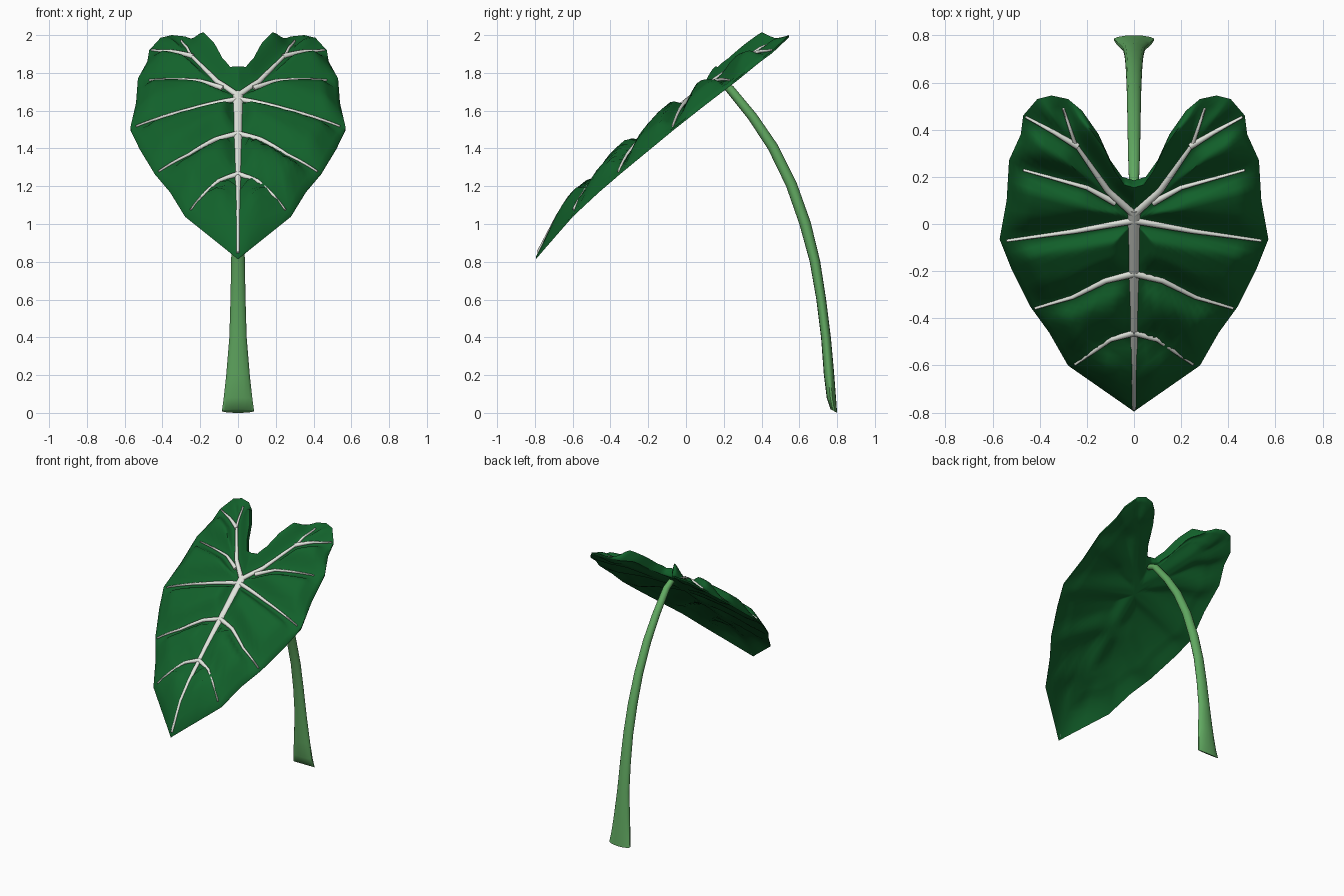
import bpy, bmesh, math
from mathutils import Vector

if "Cube" in bpy.data.objects:
    bpy.data.objects.remove(bpy.data.objects["Cube"])


def material(name, rgb):
    m = bpy.data.materials.new(name)
    m.diffuse_color = (*rgb, 1)
    m.use_nodes = True
    m.node_tree.nodes["Principled BSDF"].inputs["Base Color"].default_value = m.diffuse_color
    return m


LEAF = material("dark leaf green", (0.006, 0.12, 0.024))
VEIN = material("pale vein white", (0.75, 0.78, 0.72))
STEM = material("light stem green", (0.12, 0.40, 0.12))

# right half of the leaf outline seen from above, from notch to tip
HALF = [(0, .185), (.05, .2), (.1, .27), (.15, .38), (.22, .48), (.28, .53), (.35, .545),
        (.41, .53), (.47, .46), (.48, .38), (.53, .27), (.54, .1), (.57, -.065),
        (.52, -.19), (.44, -.35), (.36, -.46), (.28, -.6), (0, -.795)]
# y, half width, height of the outer edge
EDGE = [(-.795, .001, .825), (-.6, .28, 1.05), (-.35, .44, 1.275), (-.065, .57, 1.51),
        (.1, .54, 1.64), (.27, .53, 1.77), (.38, .48, 1.86), (.46, .47, 1.92), (.545, .36, 2.0)]
MIDRIB = [(0, .06), (0, -.785)]
# polyline, start half width
SIDE_VEINS = [([(0, .04), (.11, .14), (.18, .24), (.25, .34), (.3, .49)], .018),
              ([(.24, .33), (.34, .39), (.46, .455)], .015),
              ([(.08, .09), (.2, .155), (.47, .23)], .015),
              ([(0, .015), (.25, -.03), (.54, -.07)], .016),
              ([(0, -.21), (.12, -.24), (.26, -.31), (.42, -.357)], .017),
              ([(0, -.46), (.1, -.49), (.25, -.595)], .016)]


def clamp(v):
    return max(0.0, min(1.0, v))


def edge_at(y):
    for a, b in zip(EDGE, EDGE[1:]):
        if y <= b[0]:
            break
    t = clamp((y - a[0]) / (b[0] - a[0]))
    return a[1] + (b[1] - a[1]) * t, a[2] + (b[2] - a[2]) * t


def base_height(x, y):
    w, z = edge_at(y)
    arch = .085 * (1 - clamp(abs(x) / w) ** 2)
    return z + arch * clamp((.56 - y) / .16) * clamp((y + .795) / .1)


def vein_distance(x, y):
    p, best = Vector((abs(x), y)), 9
    for line in [MIDRIB] + [v[0] for v in SIDE_VEINS]:
        for a, b in zip(line, line[1:]):
            a, b = Vector(a), Vector(b)
            t = clamp((p - a).dot(b - a) / (b - a).length_squared)
            best = min(best, (p - a - (b - a) * t).length)
    return best


def puff(x, y, r):
    t = clamp((vein_distance(x, y) - .012) / .075)
    return .068 * t * t * (3 - 2 * t) * clamp((1 - r) / .16)


def finish(bm, name, mat, angle):
    bmesh.ops.recalc_face_normals(bm, faces=bm.faces)
    me = bpy.data.meshes.new(name)
    bm.to_mesh(me)
    bm.free()
    ob = bpy.data.objects.new(name, me)
    bpy.context.collection.objects.link(ob)
    me.materials.append(mat)
    bpy.ops.object.select_all(action='DESELECT')
    ob.select_set(True)
    bpy.context.view_layer.objects.active = ob
    bpy.ops.object.shade_smooth_by_angle(angle=math.radians(angle))
    return ob


def bridge(bm, r1, r2):
    n = len(r1)
    for i in range(n):
        bm.faces.new((r1[i], r1[(i + 1) % n], r2[(i + 1) % n], r2[i]))


# leaf blade: concentric heart rings, puffed between the veins, closed underneath
loop = HALF + [(-x, y) for x, y in reversed(HALF[1:-1])]
outline = []
for a, b in zip(loop, loop[1:] + loop[:1]):
    for k in range(4):
        outline.append(Vector(a).lerp(Vector(b), k / 4))
RINGS = 24
bm = bmesh.new()
rims = []
for under in (False, True):
    def height(x, y, r):
        z, p = base_height(x, y), puff(x, y, r)
        return z - .012 - .03 * clamp((1 - r) / .2) + .4 * p if under else z + p
    centre = bm.verts.new((0, 0, height(0, 0, 0)))
    prev = None
    for i in range(1, RINGS + 1):
        r = i / RINGS
        ring = [bm.verts.new((p.x * r, p.y * r, height(p.x * r, p.y * r, r))) for p in outline]
        if prev:
            bridge(bm, prev, ring)
        else:
            for j in range(len(ring)):
                bm.faces.new((centre, ring[j], ring[(j + 1) % len(ring)]))
        prev = ring
    rims.append(prev)
bridge(bm, rims[0], rims[1])
finish(bm, "leaf_blade", LEAF, 60)

# veins: tapered flat tubes lying in the grooves of the blade
NORMAL = Vector((0, -.64, .77))


def add_vein(bm, line, width, side):
    pts = []
    for a, b in zip(line, line[1:]):
        pts += [Vector(a).lerp(Vector(b), k / 8) for k in range(8)]
    pts.append(Vector(line[-1]))
    pts = [Vector((p.x * side, p.y, base_height(p.x, p.y) + .002)) for p in pts]
    prev = None
    for i, p in enumerate(pts):
        t = (pts[min(i + 1, len(pts) - 1)] - pts[max(i - 1, 0)]).normalized()
        s = NORMAL.cross(t).normalized()
        f = 1 - .7 * i / (len(pts) - 1)
        ring = []
        for k in range(8):
            a = k * math.tau / 8
            ring.append(bm.verts.new(p + s * width * f * math.cos(a)
                                     + NORMAL * (.006 + .009 * f) * math.sin(a)))
        if prev:
            bridge(bm, prev, ring)
        else:
            bm.faces.new(ring)
        prev = ring
    bm.faces.new(prev)


bm = bmesh.new()
add_vein(bm, MIDRIB, .027, 1)
for line, width in SIDE_VEINS:
    for side in (1, -1):
        add_vein(bm, line, width, side)
finish(bm, "leaf_veins", VEIN, 60)

# stem: curved, flared toward the foot; front y,z / back y,z / half width
STEM_RINGS = [(.15, 1.735, .185, 1.765, .02), (.21, 1.705, .25, 1.73, .024),
              (.33, 1.555, .375, 1.58, .027), (.435, 1.395, .485, 1.42, .029),
              (.53, 1.2, .585, 1.22, .031), (.6, 1.0, .66, 1.01, .034),
              (.655, .8, .71, .805, .037), (.69, .6, .742, .6, .041),
              (.715, .4, .767, .4, .047), (.73, .2, .785, .2, .064),
              (.745, .08, .795, .07, .078), (.765, .02, .8, 0, .087)]
bm = bmesh.new()
prev = None
for y1, z1, y2, z2, rx in STEM_RINGS:
    ring = []
    for k in range(14):
        a = k * math.tau / 14
        t = .5 + .5 * math.cos(a)
        ring.append(bm.verts.new((rx * math.sin(a), y1 + (y2 - y1) * t, z1 + (z2 - z1) * t)))
    if prev:
        bridge(bm, prev, ring)
    else:
        bm.faces.new(ring)
    prev = ring
bm.faces.new(prev)
finish(bm, "stem", STEM, 50)
